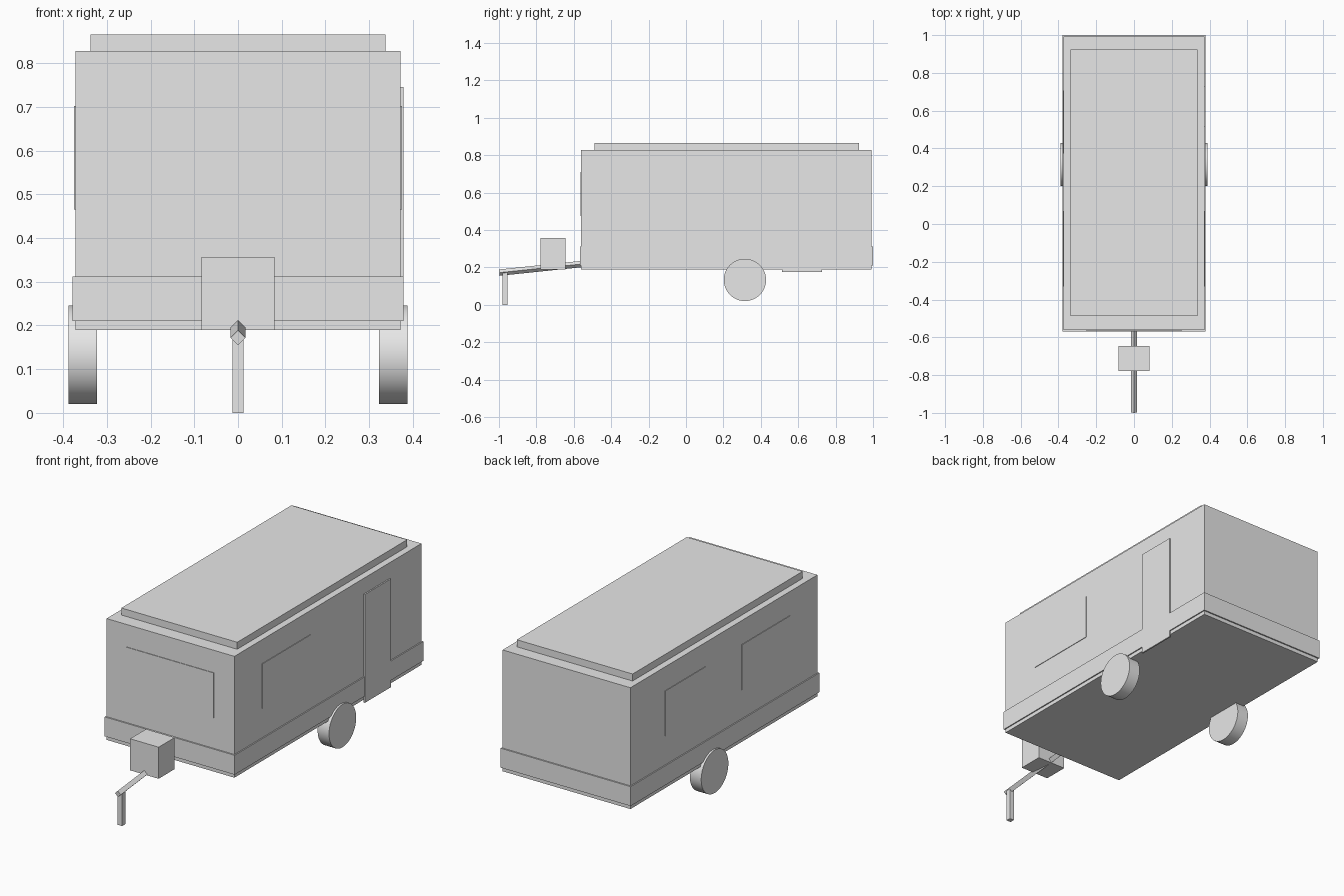
import bpy
from math import radians, atan2, hypot

old = bpy.data.objects.get("Cube")
if old:
    bpy.data.objects.remove(old, do_unlink=True)

grey = bpy.data.materials.new("light_grey")
grey.use_nodes = True
colour = (0.8, 0.8, 0.8, 1)
grey.diffuse_color = colour
grey.node_tree.nodes["Principled BSDF"].inputs["Base Color"].default_value = colour


def finish(name):
    ob = bpy.context.object
    ob.name = name
    ob.data.materials.append(grey)
    return ob


def box(name, x, y, z):
    """Box spanning the given (low, high) ranges."""
    spans = (x, y, z)
    bpy.ops.mesh.primitive_cube_add(size=1, location=[(a + b) / 2 for a, b in spans])
    ob = finish(name)
    ob.scale = [b - a for a, b in spans]
    bpy.ops.object.transform_apply(location=False, rotation=False, scale=True)
    return ob


# Cabin, skirt band and raised roof
HALF, FRONT, BACK = 0.372, -0.561, 0.993
box("cabin", (-HALF, HALF), (FRONT, BACK), (0.19, 0.828))
box("skirt_band", (-0.378, 0.378), (-0.568, 1.0), (0.21, 0.312))
box("roof_panel", (-0.337, 0.337), (-0.488, 0.925), (0.82, 0.865))

# Windows and door as thin plates
SILL, HEAD, PLATE = 0.465, 0.702, 0.003
box("front_window", (-0.253, 0.253), (FRONT - PLATE, FRONT + PLATE), (0.474, 0.71))
for name, side, span in (("left_window", 1, (-0.33, 0.07)),
                         ("right_front_window", -1, (-0.33, 0.07)),
                         ("right_rear_window", -1, (0.373, 0.707))):
    edge = side * HALF
    box(name, (edge - PLATE, edge + PLATE), span, (SILL, HEAD))
box("door", (0.371, 0.379), (0.513, 0.728), (0.175, 0.745))

# Wheels
for name, side in (("left_wheel", 1), ("right_wheel", -1)):
    bpy.ops.mesh.primitive_cylinder_add(vertices=48, radius=0.113, depth=0.066,
                                        location=(side * 0.355, 0.315, 0.133),
                                        rotation=(0, radians(90), 0))
    finish(name)
    bpy.ops.object.shade_smooth_by_angle(angle=radians(30))

# Sloping drawbar with a diamond section
y0, z0, y1, z1 = -0.998, 0.172, -0.5, 0.224
bpy.ops.mesh.primitive_cylinder_add(vertices=4, radius=0.017, depth=hypot(y1 - y0, z1 - z0),
                                    location=(0, (y0 + y1) / 2, (z0 + z1) / 2),
                                    rotation=(atan2(z1 - z0, y1 - y0) - radians(90), 0, 0))
finish("drawbar")

# Front storage box and support leg
box("storage_box", (-0.083, 0.083), (-0.778, -0.645), (0.19, 0.356))
box("support_leg", (-0.013, 0.013), (-0.981, -0.955), (0, 0.172))
